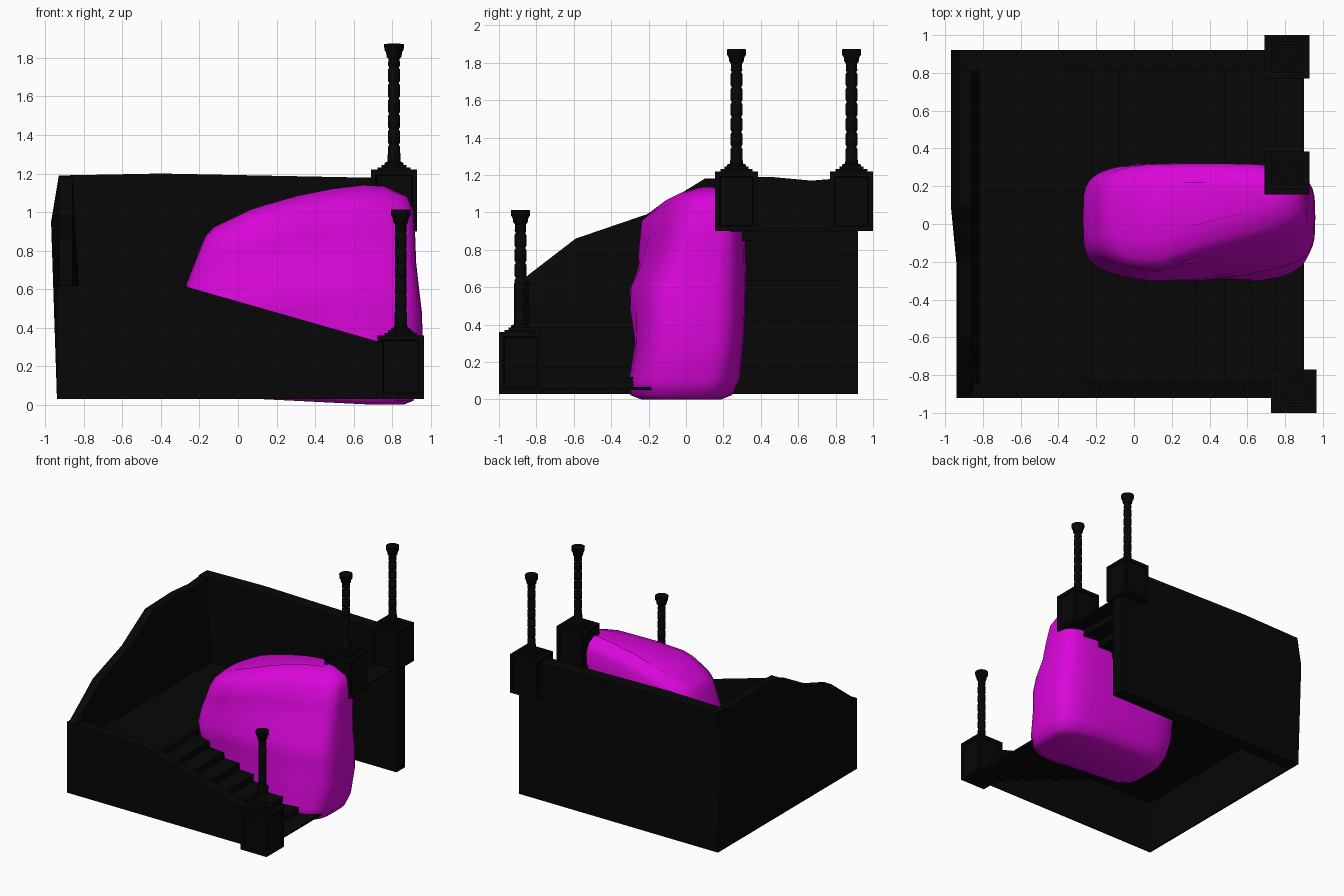
import bpy, bmesh, math
from mathutils import Vector

if "Cube" in bpy.data.objects:
    bpy.data.objects.remove(bpy.data.objects["Cube"])


def material(name, rgb):
    m = bpy.data.materials.new(name)
    m.use_nodes = True
    color = (*rgb, 1)
    m.diffuse_color = color
    m.node_tree.nodes["Principled BSDF"].inputs["Base Color"].default_value = color
    return m


BLACK = material("black stone", (0.002, 0.002, 0.002))
MAGENTA = material("magenta rock", (0.7, 0.002, 0.7))


def finish(name, bm, mat, smooth=0):
    bmesh.ops.recalc_face_normals(bm, faces=bm.faces)
    mesh = bpy.data.meshes.new(name)
    bm.to_mesh(mesh)
    bm.free()
    mesh.materials.append(mat)
    ob = bpy.data.objects.new(name, mesh)
    bpy.context.collection.objects.link(ob)
    if smooth:
        bpy.ops.object.select_all(action='DESELECT')
        ob.select_set(True)
        bpy.context.view_layer.objects.active = ob
        bpy.ops.object.shade_smooth_by_angle(angle=math.radians(smooth))


def loft(bm, rings):
    """Skin closed rings of points and cap both ends."""
    loops = [[bm.verts.new(p) for p in ring] for ring in rings]
    n = len(loops[0])
    for a, b in zip(loops, loops[1:]):
        for i in range(n):
            j = (i + 1) % n
            bm.faces.new((a[i], a[j], b[j], b[i]))
    bm.faces.new(loops[0])
    bm.faces.new(loops[-1])


def slab(name, outline, y0, y1):
    """Extrude an x-z outline from y0 to y1."""
    bm = bmesh.new()
    loft(bm, [[(x, y, z) for x, z in outline] for y in (y0, y1)])
    finish(name, bm, BLACK)


BASE = 0.03
LAND, PITCH, RISE, THICK = 0.49, 0.14, 0.053, 0.015

# Back wall
slab("back_wall", [(-0.94, BASE), (0.9, BASE), (0.9, 1.18), (0.6, 1.18),
                   (-0.4, 1.2), (-0.93, 1.19), (-0.97, 0.95)], 0.81, 0.92)

# Front wall: a thick parapet above the steps, a thin skin below them
bm = bmesh.new()
loft(bm, [[(x, -0.92, BASE), (x, -0.92, top), (x, -0.84, top),
           (x, -0.84, step), (x, -0.91, step), (x, -0.91, BASE)]
          for x, top, step in ((-0.94, 0.62, 0.48), (-0.26, 0.61, 0.48),
                               (0.72, 0.33, 0.1), (0.8, 0.32, 0.07))])
finish("front_wall", bm, BLACK)

# Side wall with an uneven rising top and a bulging outer face
ridge = [(-0.92, 0.61), (-0.85, 0.66), (-0.59, 0.86), (-0.21, 0.99),
         (0.1, 1.18), (0.45, 1.19), (0.67, 1.17), (0.92, 1.19)]
bm = bmesh.new()
rings = []
for y, top in ridge:
    bulge = -0.97 if y > 0 else -0.94
    rings.append([(-0.925, y, BASE), (-0.925, y, 0.48), (-0.82, y, 0.48),
                  (-0.86, y, top), (-0.93, y, top),
                  (bulge, y, top * 0.8), (-0.94, y, BASE)])
loft(bm, rings)
finish("left_wall", bm, BLACK)

# Landing and two flights of thin folded steps
slab("landing", [(-0.93, LAND - THICK), (-0.22, LAND - THICK), (-0.22, LAND),
                 (-0.93, LAND)], -0.91, 0.82)


def flight(name, direction, y0, y1):
    top = [(-0.25, LAND)]
    for k in range(8):
        x = -0.22 + PITCH * k
        top += [(x, LAND + direction * RISE * k),
                (x, LAND + direction * RISE * (k + 1))]
    top.append((0.9, LAND + direction * RISE * 8))
    shift = THICK * direction
    under = [(x + shift if 0 < i < len(top) - 1 else x, z - THICK)
             for i, (x, z) in enumerate(top)]
    slab(name, top + under[::-1], y0, y1)


flight("front_steps", -1, -0.91, -0.08)
flight("back_steps", 1, 0.1, 0.82)


# Pedestals with recessed panels, each carrying a turned lamp post
def pedestal(name, x, y, z0, z1):
    bm = bmesh.new()
    bmesh.ops.create_cube(bm, size=1)
    for v in bm.verts:
        v.co = Vector((x + v.co.x * 0.24, y + v.co.y * 0.23,
                       (z0 + z1) / 2 + v.co.z * (z1 - z0)))
    bm.normal_update()
    sides = [f for f in bm.faces if abs(f.normal.z) < 0.5]
    bmesh.ops.inset_individual(bm, faces=sides, thickness=0.035)
    bmesh.ops.inset_individual(bm, faces=sides, thickness=0.008, depth=-0.012)
    # Stepped cap
    for half, low, high in ((0.085, 0, 0.012), (0.065, 0.012, 0.025)):
        loft(bm, [[(x + sx * half, y + sy * half, z1 + h) for sx, sy in
                   ((-1, -1), (1, -1), (1, 1), (-1, 1))] for h in (low, high)])
    finish(name, bm, BLACK)


def post(name, x, y, z):
    profile = [(0.05, 0.02), (0.05, 0.035), (0.034, 0.042)]
    for ring_z in (0.12, 0.2, 0.28, 0.36, 0.44, 0.52):
        profile += [(0.031, ring_z), (0.027, ring_z + 0.006),
                    (0.027, ring_z + 0.014), (0.031, ring_z + 0.02)]
    profile += [(0.029, 0.575), (0.038, 0.585), (0.042, 0.61),
                (0.05, 0.622), (0.052, 0.652), (0.03, 0.654)]
    bm = bmesh.new()
    angles = [math.tau * i / 16 for i in range(16)]
    loft(bm, [[(x + r * math.cos(a), y + r * math.sin(a), z + h)
               for a in angles] for r, h in profile])
    finish(name, bm, BLACK, smooth=40)


for label, x, y, z0, z1 in (("front", 0.845, -0.885, BASE, 0.36),
                            ("inner_back", 0.81, 0.27, 0.9, 1.22),
                            ("outer_back", 0.81, 0.885, 0.9, 1.22)):
    pedestal(label + "_pedestal", x, y, z0, z1)
    post(label + "_post", x, y, z1)

# Rock: rounded rings (level, x min, x max, y min, y max) with a sloping crown
levels = [(0.0, -0.1, 0.86, -0.24, 0.2), (0.02, -0.16, 0.91, -0.29, 0.25),
          (0.1, -0.2, 0.94, -0.3, 0.29), (0.28, -0.24, 0.96, -0.27, 0.31),
          (0.45, -0.25, 0.955, -0.3, 0.32), (0.56, -0.27, 0.94, -0.3, 0.32),
          (0.68, -0.27, 0.925, -0.25, 0.32), (0.8, -0.23, 0.92, -0.24, 0.32),
          (0.92, -0.19, 0.91, -0.23, 0.32), (0.97, -0.17, 0.88, -0.18, 0.29),
          (1.0, -0.13, 0.76, -0.08, 0.22)]


def crown(x):
    knots = [(-0.3, 0.87), (-0.17, 0.9), (0.08, 1.02), (0.4, 1.11),
             (0.65, 1.14), (0.83, 1.13), (1.0, 1.08)]
    for (xa, za), (xb, zb) in zip(knots, knots[1:]):
        if x <= xb:
            return za + (zb - za) * (x - xa) / (xb - xa)


def rounded(c):
    return math.copysign(abs(c) ** 0.5, c)


bm = bmesh.new()
rings = []
for t, x0, x1, y0, y1 in levels:
    ring = []
    for i in range(40):
        a = math.tau * i / 40
        x = (x0 + x1) / 2 + rounded(math.cos(a)) * (x1 - x0) / 2
        y = (y0 + y1) / 2 + rounded(math.sin(a)) * (y1 - y0) / 2
        # The front face leans back toward the right-hand end
        front = (y1 - y) / (y1 - y0)
        lean = 0.22 * t * t * min(1, max(0, (x - 0.15) / 0.7))
        y += front * (lean + 0.012 * math.sin(7 * x + 5 * t))
        lift = 0.05 * (1 - t) * max(0, 0.7 - x)
        ring.append((x, y, t + (crown(x) - 1) * t ** 1.5 + lift))
    rings.append(ring)
loft(bm, rings)
finish("rock", bm, MAGENTA, smooth=80)
